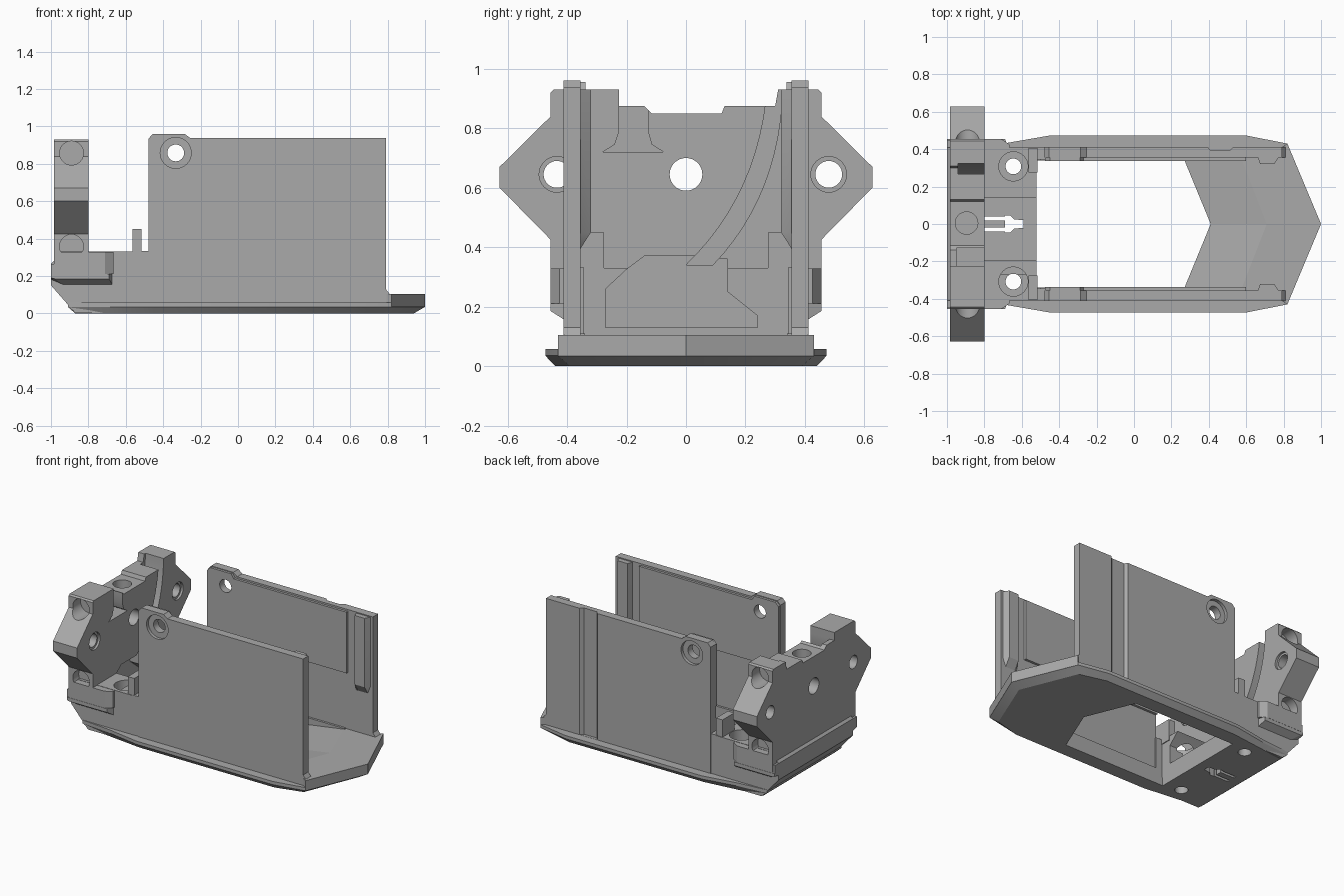
import bpy, bmesh, math
from mathutils import Vector

cube = bpy.data.objects.get("Cube")
if cube:
    bpy.data.objects.remove(cube, do_unlink=True)

grey = bpy.data.materials.new("matte_grey")
grey.use_nodes = True
grey.diffuse_color = (0.4, 0.4, 0.4, 1)
grey.node_tree.nodes["Principled BSDF"].inputs["Base Color"].default_value = (0.4, 0.4, 0.4, 1)


def finish(name, bm):
    bmesh.ops.recalc_face_normals(bm, faces=bm.faces)
    mesh = bpy.data.meshes.new(name)
    bm.to_mesh(mesh)
    bm.free()
    mesh.materials.append(grey)
    ob = bpy.data.objects.new(name, mesh)
    bpy.context.collection.objects.link(ob)
    return ob


def place(axis, p, h):
    return {"x": (h, p[0], p[1]), "y": (p[0], h, p[1]), "z": (p[0], p[1], h)}[axis]


def loft(name, axis, rings):
    """Closed solid through rings of (points, height along axis)."""
    bm = bmesh.new()
    loops = [[bm.verts.new(place(axis, p, h)) for p in pts] for pts, h in rings]
    n = len(loops[0])
    for a, b in zip(loops, loops[1:]):
        for i in range(n):
            bm.faces.new((a[i], a[(i + 1) % n], b[(i + 1) % n], b[i]))
    bm.faces.new(loops[0])
    bm.faces.new(loops[-1])
    return finish(name, bm)


def prism(name, axis, pts, lo, hi):
    return loft(name, axis, [(pts, lo), (pts, hi)])


def box(name, x0, x1, y0, y1, z0, z1):
    return prism(name, "z", [(x0, y0), (x1, y0), (x1, y1), (x0, y1)], z0, z1)


def rod(axis, c, r, lo, hi, n=32):
    pts = [(c[0] + r * math.cos(2 * math.pi * i / n), c[1] + r * math.sin(2 * math.pi * i / n)) for i in range(n)]
    return prism("cutter", axis, pts, lo, hi)


def cut(ob, cutters):
    bpy.context.view_layer.objects.active = ob
    for c in cutters:
        c.hide_render = True
        mod = ob.modifiers.new("cut", "BOOLEAN")
        mod.operation = "DIFFERENCE"
        mod.solver = "EXACT"
        mod.object = c
        bpy.ops.object.modifier_apply(modifier=mod.name)
        bpy.data.objects.remove(c, do_unlink=True)


def both(half):
    """Mirror a half outline over y = 0."""
    return half + [(x, -y) for x, y in reversed(half) if abs(y) > 1e-6]


def flip(pts):
    return [(-y, z) for y, z in pts]


# Base plate with chamfered underside and pointed opening
rim = both([(1, 0), (0.82, 0.43), (0.6, 0.473), (-0.45, 0.473), (-0.7, 0.43), (-0.91, 0.41)])
foot = both([(0.94, 0), (0.78, 0.39), (0.59, 0.44), (-0.45, 0.44), (-0.7, 0.41), (-0.87, 0.39)])
base = loft("base_plate", "z", [(foot, 0), (rim, 0.035), (rim, 0.057)])
opening = both([(0.41, 0), (0.27, 0.34), (-0.52, 0.34)])


def fish_slot():
    return [box("cutter", -0.8, -0.68, s - 0.01, s + 0.01, -0.1, 0.2) for s in (-0.03, 0.03)] + [
        prism("cutter", "z", both([(-0.59, 0.02), (-0.64, 0.025), (-0.66, 0.045), (-0.69, 0.045)]), -0.1, 0.2)]


def deck_bores():
    out = []
    for s in (-1, 1):
        out.append(rod("z", (-0.645, s * 0.308), 0.042, -0.1, 0.5))
        out.append(rod("z", (-0.645, s * 0.308), 0.078, 0.24, 0.5))
    return out


cut(base, [prism("cutter", "z", opening, -0.1, 0.3)] + fish_slot() + deck_bores())

# Raised nose with a ramp running down to the opening
nose = prism("nose", "z", [(1, 0), (0.82, 0.43), (0.79, 0.41), (0.6, 0.41), (0.58, 0.335), (0.71, 0),
                           (0.58, -0.335), (0.6, -0.41), (0.79, -0.41), (0.82, -0.43)], 0.034, 0.105)
for side, s in (("left", 1), ("right", -1)):
    bm = bmesh.new()
    for x, y, z in ((0.41, 0, 0.04), (0.41, 0, 0.058), (0.71, 0, 0.04), (0.71, 0, 0.105),
                    (0.265, 0.36, 0.04), (0.265, 0.36, 0.058), (0.575, 0.36, 0.04), (0.575, 0.36, 0.105)):
        bm.verts.new((x, y * s, z))
    bmesh.ops.convex_hull(bm, input=bm.verts)
    finish(side + "_floor_ramp", bm)

# Tall side walls with mounting ear, liner, rib and corner post
wall_outline = [(-0.478, 0.04), (-0.478, 0.935), (-0.455, 0.96), (-0.285, 0.96), (-0.255, 0.937),
                (0.79, 0.937), (0.79, 0.13), (0.81, 0.105), (0.81, 0.04)]
for side, s in (("left", 1), ("right", -1)):
    def span(a, b):
        return min(a * s, b * s), max(a * s, b * s)

    def ear_bores():
        return [rod("y", (-0.333, 0.858), 0.045, *span(0.2, 0.6)),
                rod("y", (-0.333, 0.858), 0.083, *span(0.39, 0.6))]

    wall = prism(side + "_wall", "y", wall_outline, *span(0.355, 0.412))
    cutters = ear_bores()
    if s > 0:
        groove = [(0.38, 0.43), (0.41, 0.392), (0.51, 0.392), (0.55, 0.43)]
        cutters.append(prism("cutter", "z", groove, 0.058, 1.1))
    cut(wall, cutters)
    liner = prism(side + "_wall_liner", "y", [(-0.476, 0.5), (-0.476, 0.93), (-0.45, 0.955),
                  (-0.29, 0.955), (-0.27, 0.925), (0.6, 0.925), (0.6, 0.5)], *span(0.338, 0.36))
    cut(liner, ear_bores())
    box(side + "_wall_sill", -0.5, 0.58, *span(0.34, 0.38), 0.045, 0.11)
    rib = [(0.66, 0.36 * s), (0.675, 0.32 * s), (0.75, 0.32 * s), (0.775, 0.36 * s)]
    low = [(x, 0.36 * s + (y - 0.36 * s) * 0.05) for x, y in rib]
    loft(side + "_wall_rib", "z", [(low, 0.39), (rib, 0.45), (rib, 0.93)])
    box(side + "_corner_post", -0.565, -0.515, *span(0.275, 0.405), 0.3, 0.45)
    box(side + "_post_link", -0.53, -0.47, *span(0.345, 0.408), 0.05, 0.333)

# Tail deck with cable channel and screw pockets
channel = [(-0.27, 0.13), (-0.27, 0.26), (-0.2, 0.325), (-0.14, 0.37), (0.04, 0.37),
           (0.14, 0.36), (0.14, 0.25), (0.24, 0.17), (0.24, 0.13)]
deck = prism("tail_deck", "y", [(-0.87, 0.002), (-1, 0.15), (-1, 0.265), (-0.98, 0.285), (-0.98, 0.33),
                                (-0.52, 0.33), (-0.52, 0.002)], -0.409, 0.409)
cut(deck, [prism("cutter", "x", channel, -0.93, -0.4)] + deck_bores() + fish_slot())
for side, s in (("left", 1), ("right", -1)):
    prism(side + "_deck_cheek", "z", [(-0.983, 0.4 * s), (-0.983, 0.455 * s), (-0.71, 0.455 * s),
                                      (-0.665, 0.425 * s), (-0.665, 0.4 * s)], 0.211, 0.328)
    inner = [(-0.93, 0.15), (-0.67, 0.15), (-0.67, 0.21), (-1, 0.21), (-1, 0.18)]
    outer = [(-0.98, 0.185), (-0.69, 0.185), (-0.69, 0.21), (-1, 0.21), (-1, 0.19)]
    loft(side + "_deck_flange", "y", [(inner, 0.4 * s), (outer, 0.455 * s)])
box("tail_band", -1, -0.95, -0.45, 0.45, 0.205, 0.265)

# Upright tail bracket, a winged plate
wing = [(0.455, 0.92), (0.455, 0.84), (0.627, 0.67), (0.627, 0.6), (0.455, 0.425), (0.455, 0.22)]
top = [(-0.225, 0.93), (-0.225, 0.875), (-0.14, 0.875), (-0.115, 0.85), (0.12, 0.85),
       (0.13, 0.875), (0.3, 0.875), (0.31, 0.93), (0.445, 0.93)]
bracket = prism("tail_bracket", "x", flip(wing)[::-1] + [(-0.445, 0.93)] + top + wing, -0.985, -0.8)

# Curved cable groove on the inner face
arc = []
for i in range(13):
    t = i / 12
    arc.append(((1 - t) ** 2 * 0.275 + 2 * t * (1 - t) * 0.25 + t * t * 0.0,
                (1 - t) ** 2 * 0.95 + 2 * t * (1 - t) * 0.58 + t * t * 0.34))
far = [(y + 0.05 + 0.04 * i / 12, z) for i, (y, z) in enumerate(arc)]
cutters = [prism("cutter", "x", arc + far[::-1], -0.94, -0.7)]
cutters.append(prism("cutter", "x", channel, -0.93, -0.4))
# Flared slot beside the middle block
cutters.append(prism("cutter", "x", [(-0.225, 1), (-0.225, 0.79), (-0.24, 0.745), (-0.28, 0.72),
                                     (-0.075, 0.72), (-0.115, 0.745), (-0.128, 0.79), (-0.128, 1)], -0.95, -0.7))
# Screw holes through the plate, down the middle and into the wings
for y, r in ((-0.434, 0.045), (0.48, 0.045), (0, 0.055)):
    cutters.append(rod("x", (y, 0.645), r, -1.1, -0.7))
    if y:
        cutters.append(rod("x", (y, 0.645), 0.06, -0.815, -0.7))
cutters.append(rod("z", (-0.895, 0.005), 0.06, 0.76, 1))
for s in (-1, 1):
    for z, depth in ((0.857, 0.37), (0.358, 0.39)):
        cutters.append(rod("y", (-0.89, z), 0.064, min(s * depth, s * 0.8), max(s * depth, s * 0.8)))
cut(bracket, cutters)

# Smooth round bores, keep hard edges
bpy.ops.object.select_all(action="DESELECT")
for ob in bpy.context.collection.objects:
    if ob.type == "MESH" and ob.data.materials and ob.data.materials[0] == grey:
        ob.select_set(True)
        bpy.context.view_layer.objects.active = ob
bpy.ops.object.shade_smooth_by_angle(angle=math.radians(25))
